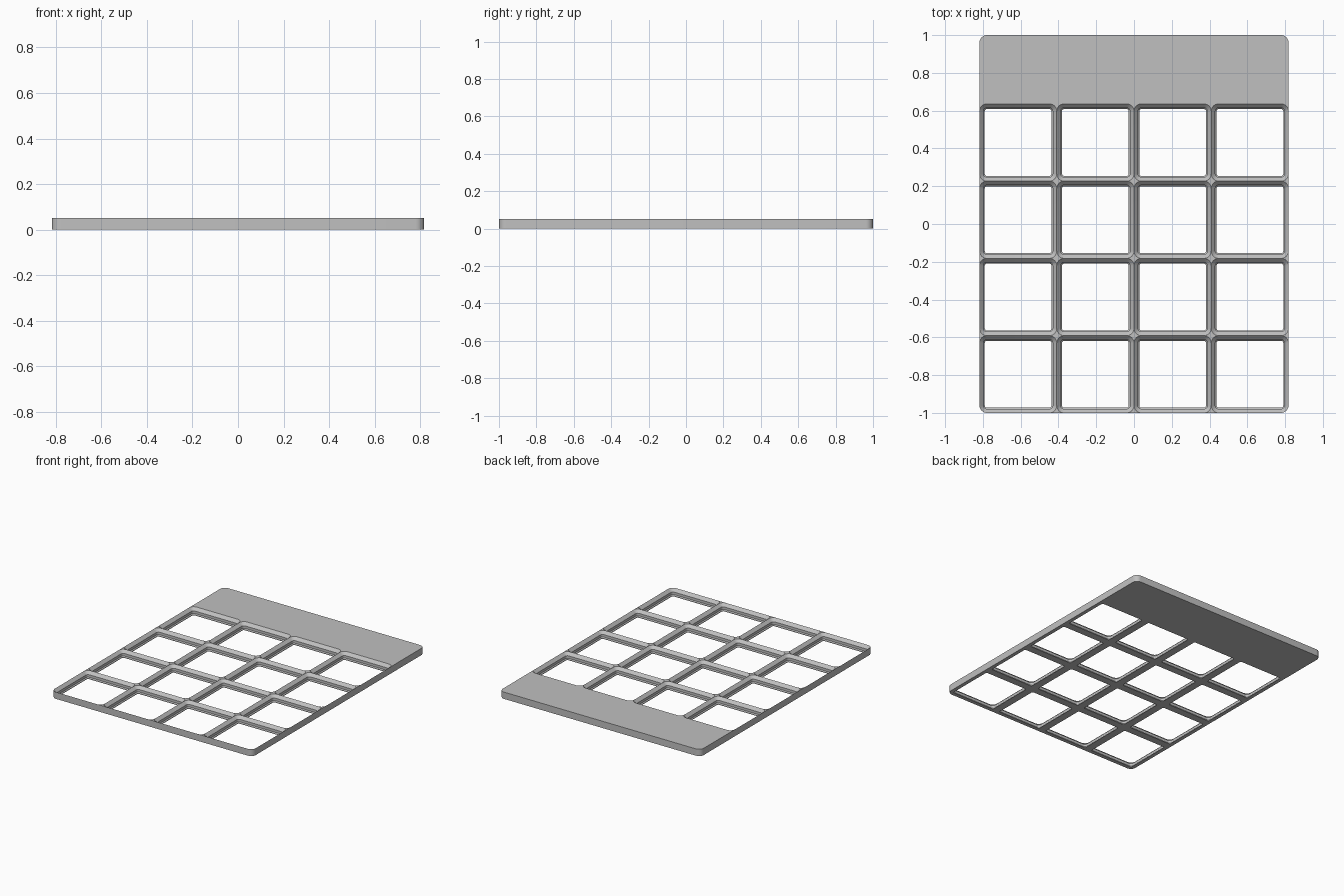
import bpy, bmesh, math

cube = bpy.data.objects.get("Cube")
if cube:
    bpy.data.objects.remove(cube, do_unlink=True)

CELL, COUNT, HEIGHT, RADIUS, STEPS = 0.409, 4, 0.05, 0.039, 8
HALF_X = CELL * COUNT / 2
GRID_BACK = -1 + CELL * COUNT

grey = bpy.data.materials.new("light grey")
grey.use_nodes = True
grey.diffuse_color = (0.53, 0.53, 0.53, 1)
grey.node_tree.nodes["Principled BSDF"].inputs["Base Color"].default_value = grey.diffuse_color


def outline(x0, y0, x1, y1, radii):
    """Counter-clockwise rectangle; corners start at front right."""
    points = []
    corners = [(x1, y0, -1, 1), (x1, y1, -1, -1), (x0, y1, 1, -1), (x0, y0, 1, 1)]
    for k, ((x, y, sx, sy), r) in enumerate(zip(corners, radii)):
        for s in range(STEPS + 1):
            a = math.pi / 2 * (k - 1 + s / STEPS)
            points.append((x + sx * r + r * math.cos(a), y + sy * r + r * math.sin(a)))
    return points


def at_height(points, z):
    return [(x, y, z) for x, y in points]


class Builder:
    def __init__(self):
        self.bm = bmesh.new()
        self.cache = {}

    def face(self, points):
        verts = []
        for p in points:
            key = tuple(round(c, 5) for c in p)
            if key not in self.cache:
                self.cache[key] = self.bm.verts.new(p)
            if self.cache[key] not in verts:
                verts.append(self.cache[key])
        if len(verts) > 2 and not self.bm.faces.get(verts):
            self.bm.faces.new(verts)

    def bridge(self, upper, lower):
        for i in range(len(upper)):
            j = (i + 1) % len(upper)
            self.face([upper[i], upper[j], lower[j], lower[i]])

    def finish(self, name):
        flat = [f for f in self.bm.faces if f.calc_area() < 1e-8]
        bmesh.ops.delete(self.bm, geom=flat, context='FACES')
        mesh = bpy.data.meshes.new(name)
        self.bm.to_mesh(mesh)
        self.bm.free()
        mesh.materials.append(grey)
        obj = bpy.data.objects.new(name, mesh)
        bpy.context.collection.objects.link(obj)
        bpy.ops.object.select_all(action='DESELECT')
        obj.select_set(True)
        bpy.context.view_layer.objects.active = obj
        bpy.ops.object.shade_smooth_by_angle(angle=math.radians(30))


plate = Builder()

# Stepped socket profile: inset from the cell edge, height
profile = [(0, HEIGHT), (0.021, HEIGHT - 0.021), (0.021, 0.0105),
           (0.0278, 0.0037), (0.0278, 0)]

# Grid of open sockets
for i in range(COUNT):
    for j in range(COUNT):
        x0, y0 = -HALF_X + i * CELL, -1 + j * CELL
        x1, y1 = x0 + CELL, y0 + CELL
        front = j == 0
        radii = [RADIUS if front and i == COUNT - 1 else 0, 0, 0,
                 RADIUS if front and i == 0 else 0]
        border = outline(x0, y0, x1, y1, radii)
        rings = [at_height(border, HEIGHT)]
        for d, z in profile:
            rings.append(at_height(outline(x0 + d, y0 + d, x1 - d, y1 - d,
                                           [RADIUS - d] * 4), z))
        rings.append(at_height(border, 0))
        for upper, lower in zip(rings, rings[1:]):
            plate.bridge(upper, lower)

# Solid strip along the back
strip = outline(-HALF_X, GRID_BACK, HALF_X, 1, [0, RADIUS, RADIUS, 0])
plate.face(at_height(strip, HEIGHT))
plate.face(at_height(strip, 0)[::-1])

# Outer wall around the whole plate
wall = outline(-HALF_X, -1, HALF_X, 1, [RADIUS] * 4)
plate.bridge(at_height(wall, 0), at_height(wall, HEIGHT))

plate.finish("grid_baseplate")
